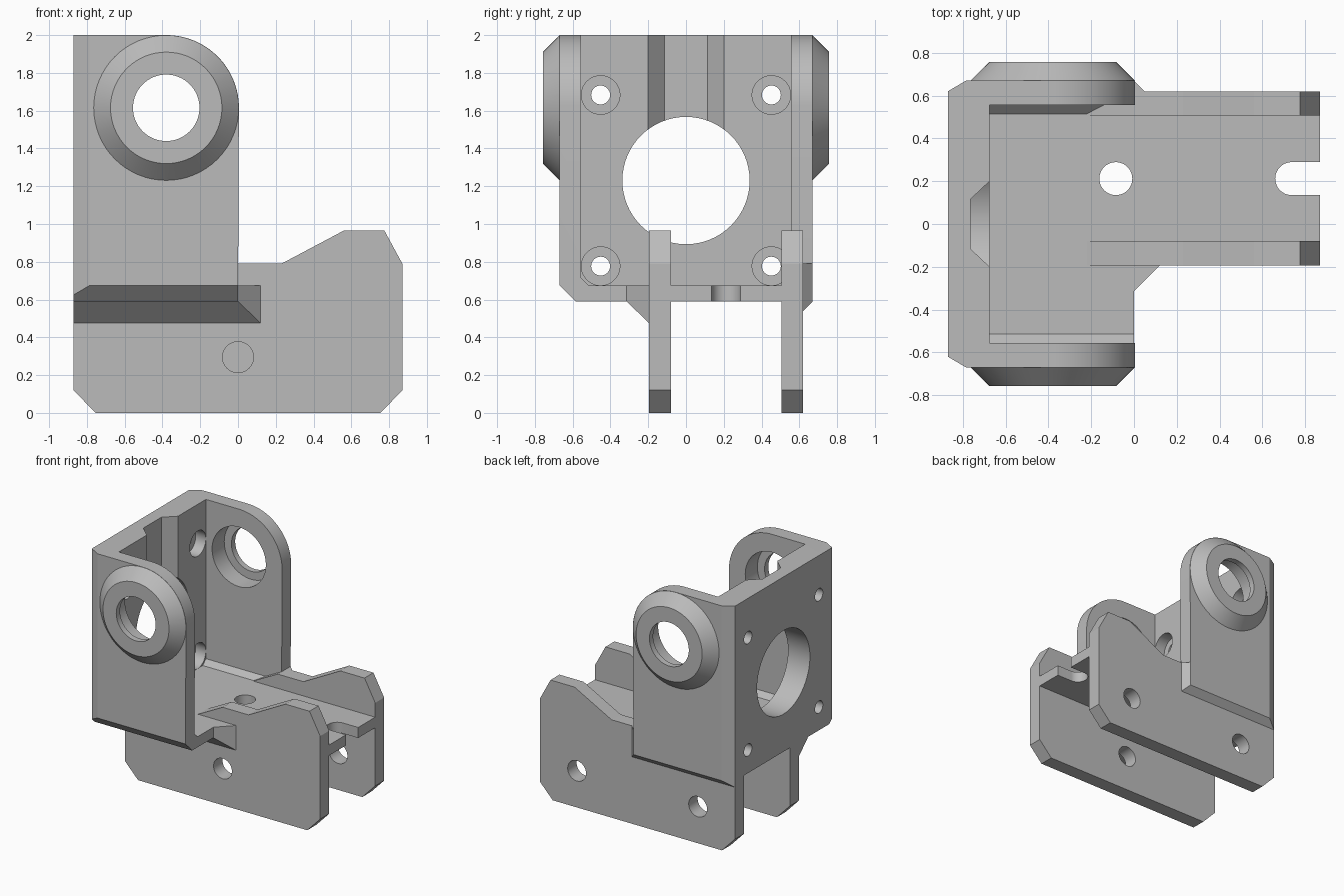
import bpy, bmesh, math
from mathutils import Vector

if "Cube" in bpy.data.objects:
    bpy.data.objects.remove(bpy.data.objects["Cube"])

grey = bpy.data.materials.new("plain grey")
grey.diffuse_color = (0.5, 0.5, 0.5, 1)
grey.use_nodes = True
grey.node_tree.nodes["Principled BSDF"].inputs["Base Color"].default_value = grey.diffuse_color


def finish(bm, name):
    bmesh.ops.recalc_face_normals(bm, faces=bm.faces[:])
    me = bpy.data.meshes.new(name)
    bm.to_mesh(me)
    bm.free()
    me.materials.append(grey)
    ob = bpy.data.objects.new(name, me)
    bpy.context.collection.objects.link(ob)
    return ob


def prism(name, plane, pts, lo, hi):
    """Extrude a 2D profile along the axis normal to its plane."""
    place = {"xy": lambda a, b, t: (a, b, t),
             "xz": lambda a, b, t: (a, t, b),
             "yz": lambda a, b, t: (t, a, b)}[plane]
    bm = bmesh.new()
    face = bm.faces.new([bm.verts.new(place(a, b, lo)) for a, b in pts])
    ext = bmesh.ops.extrude_face_region(bm, geom=[face])
    move = Vector(place(0, 0, hi - lo))
    bmesh.ops.translate(bm, vec=move, verts=[v for v in ext["geom"] if isinstance(v, bmesh.types.BMVert)])
    return finish(bm, name)


def circle(a, b, r, start=0, end=360, n=64):
    full = end - start == 360
    count = n if full else n + 1
    return [(a + r * math.cos(math.radians(start + (end - start) * i / n)),
             b + r * math.sin(math.radians(start + (end - start) * i / n))) for i in range(count)]


def frustum(name, a, b, r0, r1, y0, y1, n=64):
    """Cone section along y."""
    bm = bmesh.new()
    rings = [[bm.verts.new((x, y, z)) for x, z in circle(a, b, r, n=n)]
             for r, y in ((r0, y0), (r1, y1))]
    for ring in rings:
        bm.faces.new(ring)
    for i in range(n):
        j = (i + 1) % n
        bm.faces.new((rings[0][i], rings[0][j], rings[1][j], rings[1][i]))
    return finish(bm, name)


def combine(ob, other, op):
    mod = ob.modifiers.new("cut", "BOOLEAN")
    mod.operation, mod.object, mod.solver = op, other, "EXACT"
    dg = bpy.context.evaluated_depsgraph_get()
    me = bpy.data.meshes.new_from_object(ob.evaluated_get(dg))
    ob.modifiers.clear()
    ob.data = me
    bpy.data.objects.remove(other)
    return ob


PX, PZ = -0.38, 1.615   # pivot axis

# U-shaped housing: intersection of side, plan and end profiles
body = prism("pivot_bracket", "xz",
             [(-0.87, 0.59), (0, 0.59)] + circle(PX, PZ, 0.385, -0.75, 90, 32)[1:] + [(-0.87, 2)],
             -0.67, 0.67)
plan = [(0.1, -0.67), (0.1, 0.67), (-0.785, 0.67), (-0.87, 0.62), (-0.87, -0.62), (-0.785, -0.67)]
combine(body, prism("plan", "xy", plan, 0.4, 2.2), "INTERSECT")
end = [(-0.585, 0.59), (0.67, 0.59), (0.67, 2.2), (-0.67, 2.2), (-0.67, 0.675)]
combine(body, prism("end", "yz", end, -1, 0.2), "INTERSECT")
inside = [(-0.515, 0.675), (0.515, 0.675), (0.555, 0.715), (0.555, 2.2), (-0.555, 2.2), (-0.555, 0.715)]
combine(body, prism("inside", "yz", inside, -0.675, 0.2), "DIFFERENCE")

# Tail floor
combine(body, prism("floor", "xy", [(-0.5, -0.14), (0.87, -0.14), (0.87, 0.56), (-0.5, 0.56)],
                    0.59, 0.675), "UNION")

# Two side plates, each with its own bolt holes
plate = [(-0.87, 0.12), (-0.755, 0), (0.755, 0), (0.87, 0.12), (0.87, 0.79), (0.775, 0.965),
         (0.56, 0.965), (0.23, 0.79), (0, 0.79), (-0.22, 0.675), (-0.87, 0.675)]
for y0, y1, holes in ((-0.195, -0.08, (0,)), (0.506, 0.62, (-0.54, 0.54))):
    side = prism("side_plate", "xz", plate, y0, y1)
    for x in holes:
        combine(side, prism("bolt_hole", "xz", circle(x, 0.295, 0.082, n=48), y0 - 0.1, y1 + 0.1), "DIFFERENCE")
    combine(body, side, "UNION")

# Gussets joining the plates to the housing
gussets = (
    ([(-0.195, 0.475), (-0.315, 0.59), (-0.315, 0.675), (-0.15, 0.675), (-0.15, 0.475)],
     [(-0.87, -0.4), (-0.085, -0.4), (0.12, -0.195), (0.12, -0.1), (-0.87, -0.1)]),
    ([(0.62, 0.54), (0.67, 0.59), (0.67, 0.79), (0.57, 0.79), (0.57, 0.54)],
     [(-0.785, 0.67), (0, 0.67), (0.05, 0.62), (0.05, 0.5), (-0.87, 0.5), (-0.87, 0.62)]))
for section, outline in gussets:
    g = prism("gusset", "yz", section, -0.87, 0.12)
    combine(g, prism("outline", "xy", outline, 0.3, 1), "INTERSECT")
    combine(body, g, "UNION")

# Conical bosses with bearing pockets
for s in (-1, 1):
    combine(body, frustum("boss", PX, PZ, 0.384, 0.295, s * 0.67, s * 0.758), "UNION")
    combine(body, frustum("bore", PX, PZ, 0.176, 0.176, s * 0.4, s * 0.9), "DIFFERENCE")
    combine(body, frustum("pocket", PX, PZ, 0.24, 0.24, s * 0.5, s * 0.71), "DIFFERENCE")

# Rear wall: large opening, wire notch, counterbored screw holes
combine(body, prism("opening", "yz", circle(0, 1.23, 0.337), -1, -0.5), "DIFFERENCE")
notch = [(-0.765, -0.115), (-0.675, -0.2), (-0.6, -0.2), (-0.6, 0.2), (-0.675, 0.2), (-0.765, 0.115)]
combine(body, prism("notch", "xy", notch, 1.23, 2.2), "DIFFERENCE")
for y in (-0.452, 0.452):
    for z in (0.777, 1.683):
        combine(body, prism("screw", "yz", circle(y, z, 0.05, n=32), -1, -0.5), "DIFFERENCE")
        combine(body, prism("head", "yz", circle(y, z, 0.102, n=48), -0.765, -0.55), "DIFFERENCE")

# Floor hole and end slot
combine(body, prism("floor_hole", "xy", circle(-0.085, 0.212, 0.077, n=48), 0.5, 0.8), "DIFFERENCE")
slot = circle(0.737, 0.212, 0.077, 90, 270, 24) + [(1, 0.135), (1, 0.289)]
combine(body, prism("slot", "xy", slot, 0.5, 0.8), "DIFFERENCE")

bpy.ops.object.select_all(action="DESELECT")
body.select_set(True)
bpy.context.view_layer.objects.active = body
bpy.ops.object.shade_smooth_by_angle(angle=math.radians(25))
